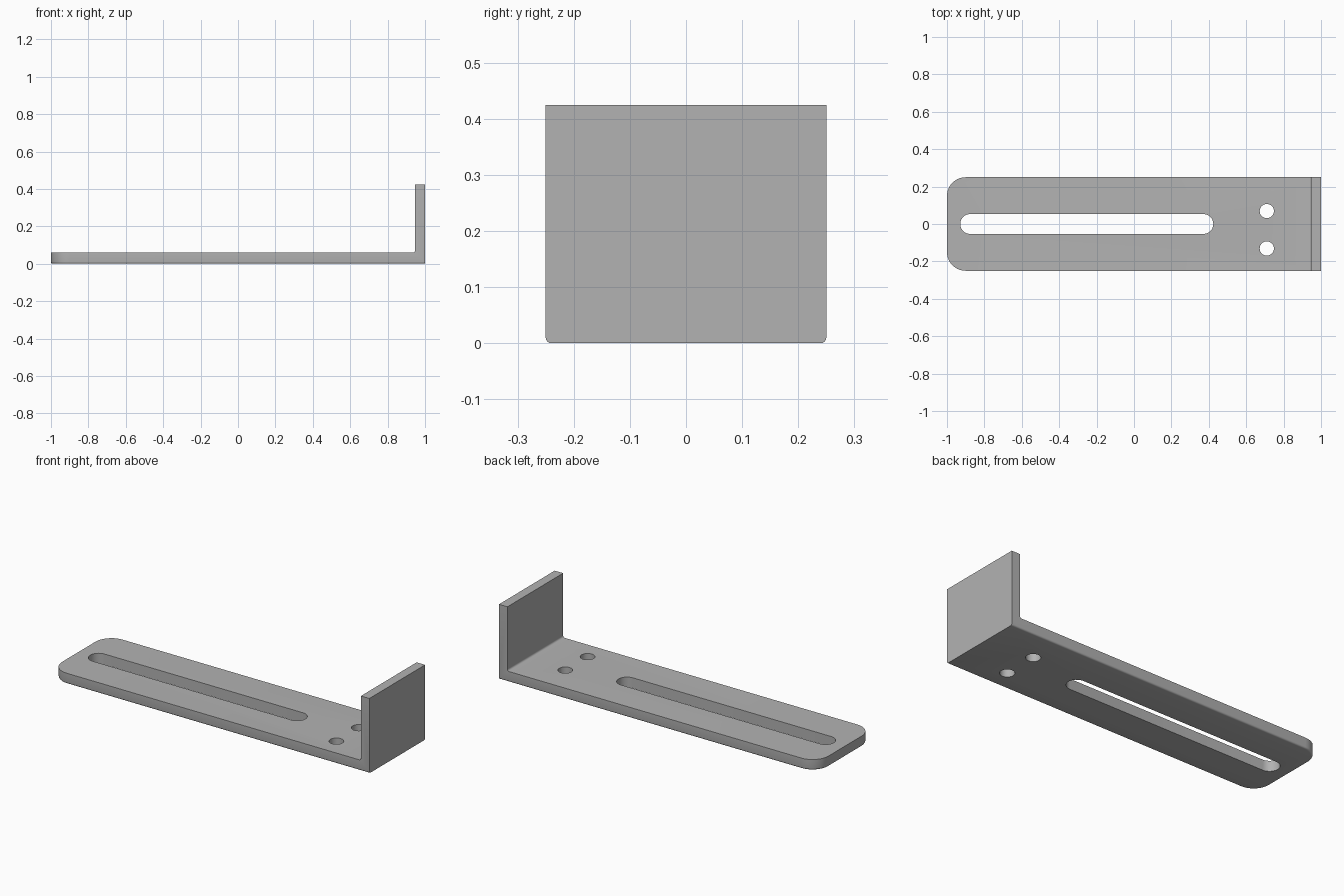
import bpy, bmesh, math

if "Cube" in bpy.data.objects:
    bpy.data.objects.remove(bpy.data.objects["Cube"])

WIDTH, PLATE_T, WALL_X, HEIGHT = 0.25, 0.06, 0.947, 0.425

steel = bpy.data.materials.new("steel_grey")
steel.diffuse_color = (0.45, 0.45, 0.45, 1)
steel.use_nodes = True
steel.node_tree.nodes["Principled BSDF"].inputs["Base Color"].default_value = steel.diffuse_color


def bevel(bm, test, radius, segments):
    """Round every edge whose two end points pass the test."""
    edges = [e for e in bm.edges if test(e.verts[0].co, e.verts[1].co)]
    bmesh.ops.bevel(bm, geom=edges, offset=radius, offset_type='OFFSET',
                    segments=segments, profile=0.5, affect='EDGES',
                    clamp_overlap=True)


def prism(name, points, axis_vec, start):
    """Extrude a closed outline along a vector."""
    bm = bmesh.new()
    face = bm.faces.new([bm.verts.new(start(p)) for p in points])
    out = bmesh.ops.extrude_face_region(bm, geom=[face])
    bmesh.ops.translate(bm, vec=axis_vec,
                        verts=[v for v in out["geom"] if isinstance(v, bmesh.types.BMVert)])
    bmesh.ops.recalc_face_normals(bm, faces=bm.faces)
    return name, bm


def finish(name, bm):
    mesh = bpy.data.meshes.new(name)
    bm.to_mesh(mesh)
    bm.free()
    ob = bpy.data.objects.new(name, mesh)
    bpy.context.collection.objects.link(ob)
    mesh.materials.append(steel)
    return ob


# L-shaped bracket: long plate with an upright wall at the right end
profile = [(-1, 0), (1, 0), (1, HEIGHT), (WALL_X, HEIGHT), (WALL_X, PLATE_T), (-1, PLATE_T)]
name, bm = prism("bracket", profile, (0, 2 * WIDTH, 0), lambda p: (p[0], -WIDTH, p[1]))

# Rounded plan corners at the free end
bevel(bm, lambda a, b: max(a.x, b.x) < -0.99 and abs(a.z - b.z) > 0.01, 0.1, 10)
# Fillet in the inside bend
bevel(bm, lambda a, b: all(abs(v.x - WALL_X) < 1e-4 and abs(v.z - PLATE_T) < 1e-4
                           for v in (a, b)), 0.011, 4)
# Softened lower rim, except at the wall's outer face
bevel(bm, lambda a, b: max(a.z, b.z) < 1e-4 and min(a.x, b.x) < 0.99, 0.01, 4)
bracket = finish(name, bm)


def cutter(name, x0, x1, y, r, n=16):
    """Upright slot cutter; a plain cylinder when x0 equals x1."""
    pts = []
    for cx, a0 in ((x1, -math.pi / 2), (x0, math.pi / 2)):
        steps = n + 1 if x1 > x0 else n
        pts += [(cx + r * math.cos(a0 + math.pi * i / n),
                 y + r * math.sin(a0 + math.pi * i / n)) for i in range(steps)]
    ob = finish(*prism(name, pts, (0, 0, 0.3), lambda p: (p[0], p[1], -0.1)))
    ob.hide_render = True
    ob.hide_set(True)
    mod = bracket.modifiers.new(name, 'BOOLEAN')
    mod.operation, mod.solver, mod.object = 'DIFFERENCE', 'EXACT', ob
    return ob


# Long adjusting slot and two screw holes
cutters = [cutter("slot_cutter", -0.876, 0.371, 0, 0.053),
           cutter("hole_cutter_back", 0.71, 0.71, 0.069, 0.038),
           cutter("hole_cutter_front", 0.71, 0.71, -0.131, 0.038)]

# Apply the cuts, then shade
bpy.context.view_layer.objects.active = bracket
bracket.select_set(True)
for mod in list(bracket.modifiers):
    bpy.ops.object.modifier_apply(modifier=mod.name)
for ob in cutters:
    bpy.data.objects.remove(ob)
bpy.ops.object.shade_smooth_by_angle(angle=math.radians(30))
